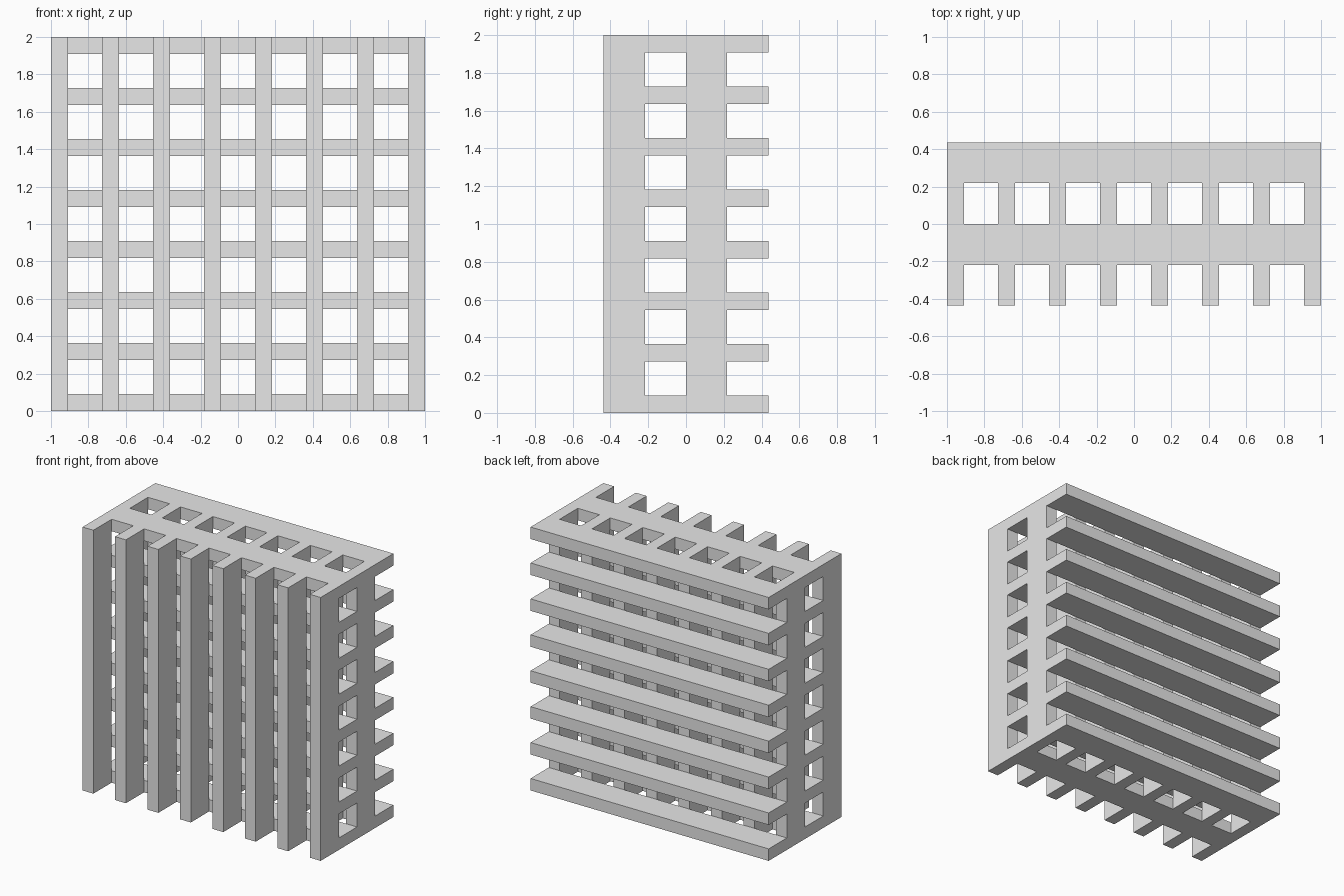
import bpy

# Remove the default cube only
cube = bpy.data.objects.get("Cube")
if cube:
    bpy.data.objects.remove(cube, do_unlink=True)

# Proportions: eight slats per layer, gaps twice as wide as a slat
SIZE = 2.0
COUNT = 8
WIDTH = SIZE / 22
PITCH = 3 * WIDTH
DEPTH = 2.4 * WIDTH
LAYERS = 4

# Single plain grey
grey = bpy.data.materials.new("plain_grey")
grey.use_nodes = True
colour = (0.8, 0.8, 0.8, 1)
grey.diffuse_color = colour
grey.node_tree.nodes["Principled BSDF"].inputs["Base Color"].default_value = colour


def slat(name, centre, dims):
    """Flat-sided box with exact dimensions."""
    bpy.ops.mesh.primitive_cube_add(size=1, location=centre)
    obj = bpy.context.object
    obj.name = name
    obj.data.name = name
    obj.scale = dims
    bpy.ops.object.transform_apply(location=False, rotation=False, scale=True)
    obj.data.materials.append(grey)


# Layers from front to back, alternating upright slats and cross bars
for layer in range(LAYERS):
    y = (layer - (LAYERS - 1) / 2) * DEPTH
    position = "front" if layer < 2 else "back"
    for i in range(COUNT):
        offset = (i - (COUNT - 1) / 2) * PITCH
        if layer % 2 == 0:
            slat(f"{position}_upright_{i + 1}", (offset, y, SIZE / 2), (WIDTH, DEPTH, SIZE))
        else:
            slat(f"{position}_cross_bar_{i + 1}", (0, y, SIZE / 2 + offset), (SIZE, DEPTH, WIDTH))
